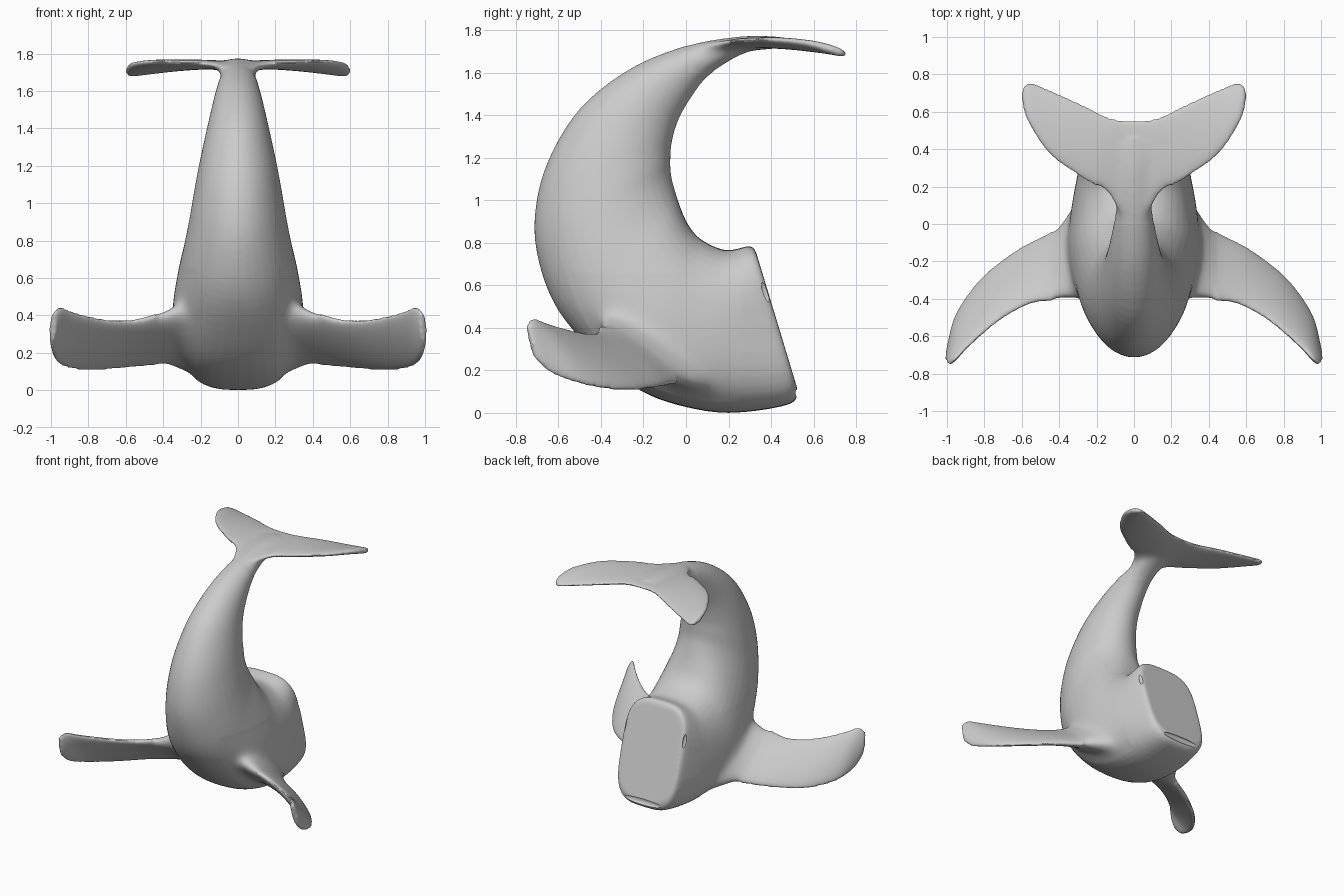
import bpy
import bmesh
import math
from mathutils import Vector

default = bpy.data.objects.get("Cube")
if default:
    bpy.data.objects.remove(default)

grey = bpy.data.materials.new("plain_grey")
grey.use_nodes = True
colour = (0.6, 0.6, 0.6, 1)
grey.diffuse_color = colour
grey.node_tree.nodes["Principled BSDF"].inputs["Base Color"].default_value = colour

SIDES = 40
STEPS = 5


def spline(a, b, c, d, t):
    """Catmull-Rom blend between b and c."""
    return 0.5 * (2 * b + (c - a) * t + (2 * a - 5 * b + 4 * c - d) * t * t
                  + (3 * b - a - 3 * c + d) * t ** 3)


def refine(rows):
    """Smoothly add sections between the given ones."""
    out = []
    last = len(rows) - 1
    for i in range(last):
        near = [rows[max(i - 1, 0)], rows[i], rows[i + 1], rows[min(i + 2, last)]]
        for s in range(STEPS):
            out.append([spline(*column, s / STEPS) for column in zip(*near)])
    return out + [list(rows[-1])]


def loft(bm, rows, mirror=1):
    """Skin sections: edge point, opposite edge point, half thickness, squareness, egg shape."""
    rows = refine(rows)
    ends = [(Vector(r[:3]), Vector(r[3:6])) for r in rows]
    mids = [(a + b) / 2 for a, b in ends]
    rings = []
    for i, row in enumerate(rows):
        thick, square, egg = row[6:]
        span = mids[min(i + 1, len(mids) - 1)] - mids[max(i - 1, 0)]
        chord = (ends[i][1] - ends[i][0]) / 2
        side = chord.cross(span).normalized() * thick
        ring = []
        for k in range(SIDES):
            angle = math.tau * k / SIDES
            c, s = [math.copysign(abs(f(angle)) ** (2 / square), f(angle))
                    for f in (math.cos, math.sin)]
            p = mids[i] + chord * c + side * s * (1 - egg * c)
            ring.append(bm.verts.new((p.x * mirror, p.y, p.z)))
        rings.append(ring)
    faces = [bm.faces.new(rings[0]), bm.faces.new(rings[-1])]
    for a, b in zip(rings, rings[1:]):
        for k in range(SIDES):
            n = (k + 1) % SIDES
            faces.append(bm.faces.new((a[k], a[n], b[n], b[k])))
    bmesh.ops.recalc_face_normals(bm, faces=faces)


# Curved trunk: outer y z, inner y z, half width, squareness, egg, from head to tail
trunk = [
    (0.525, 0.11, 0.33, 0.755, 0.24, 3.8, 0),
    (0.485, 0.04, 0.3, 0.785, 0.265, 3.4, 0),
    (0.2, 0, 0.19, 0.765, 0.315, 2.7, 0.06),
    (-0.05, 0.04, 0.08, 0.81, 0.34, 2.5, 0.14),
    (-0.24, 0.12, 0.02, 0.87, 0.345, 2.4, 0.16),
    (-0.42, 0.27, -0.02, 0.95, 0.325, 2.3, 0.16),
    (-0.6, 0.48, -0.05, 1.04, 0.29, 2.1, 0.12),
    (-0.69, 0.7, -0.07, 1.12, 0.26, 2, 0.06),
    (-0.712, 0.92, -0.073, 1.19, 0.235, 2, 0),
    (-0.655, 1.17, -0.067, 1.27, 0.205, 2, 0),
    (-0.5, 1.43, -0.035, 1.38, 0.165, 2, 0),
    (-0.26, 1.62, 0.035, 1.5, 0.128, 2, 0),
    (0.01, 1.73, 0.11, 1.59, 0.1, 2, 0),
    (0.24, 1.77, 0.25, 1.68, 0.09, 2, 0),
    (0.37, 1.774, 0.37, 1.72, 0.08, 2, 0),
    (0.46, 1.768, 0.46, 1.745, 0.04, 2, 0),
]

# Flipper: front edge, back edge, half thickness
flipper = [
    (0.2, -0.36, 0.48, 0.2, 0.18, 0.1, 0.12),
    (0.32, -0.4, 0.44, 0.32, 0.09, 0.12, 0.085),
    (0.42, -0.408, 0.408, 0.42, -0.03, 0.14, 0.052),
    (0.56, -0.428, 0.375, 0.61, -0.13, 0.122, 0.037),
    (0.72, -0.515, 0.38, 0.81, -0.285, 0.106, 0.033),
    (0.88, -0.65, 0.42, 0.943, -0.47, 0.13, 0.03),
    (0.95, -0.72, 0.447, 0.986, -0.63, 0.185, 0.026),
    (0.988, -0.752, 0.41, 0.998, -0.715, 0.26, 0.02),
]

# Tail fluke: leading x y, trailing x y, half thickness
fluke = [
    (-0.02, 0.02, -0.02, 0.553, 0.026),
    (0.08, 0.06, 0.08, 0.56, 0.026),
    (0.15, 0.165, 0.15, 0.578, 0.026),
    (0.29, 0.252, 0.28, 0.642, 0.026),
    (0.45, 0.37, 0.43, 0.71, 0.025),
    (0.56, 0.53, 0.52, 0.747, 0.023),
    (0.593, 0.62, 0.56, 0.756, 0.021),
    (0.602, 0.69, 0.588, 0.742, 0.018),
]


def arch(y):
    """Height of the fluke, drooping more towards the tips."""
    return 1.758 - (0.3 if y < 0.4 else 0.58) * (y - 0.4) ** 2


bm = bmesh.new()
loft(bm, [(0, oy, oz, 0, iy, iz, *shape) for oy, oz, iy, iz, *shape in trunk])
for side in (1, -1):
    loft(bm, [row + (2, 0) for row in flipper], side)
    loft(bm, [(ax, ay, arch(ay), bx, by, arch(by), t, 2, 0)
              for ax, ay, bx, by, t in fluke], side)
mesh = bpy.data.meshes.new("whale_body")
bm.to_mesh(mesh)
bm.free()
body = bpy.data.objects.new("whale_body", mesh)
bpy.context.collection.objects.link(body)


def bake():
    """Apply the modifiers of the body."""
    bpy.context.view_layer.update()
    evaluated = body.evaluated_get(bpy.context.evaluated_depsgraph_get())
    result = bpy.data.meshes.new_from_object(evaluated)
    body.modifiers.clear()
    body.data = result


# Blend the parts into one smooth skin
remesh = body.modifiers.new("skin", "REMESH")
remesh.mode = "VOXEL"
remesh.voxel_size = 0.01
soften = body.modifiers.new("soften", "SMOOTH")
soften.factor = 0.5
soften.iterations = 12
bake()


# Fillet the flipper roots and the fluke root
def flipper_root(p):
    return 0.22 < abs(p.x) < 0.44 and -0.6 < p.y < 0.25 and p.z < 0.65


def fluke_root(p):
    return abs(p.x) < 0.2 and 0 < p.y < 0.45 and p.z > 1.6


bm = bmesh.new()
bm.from_mesh(body.data)
for region, rounds in ((flipper_root, 70), (fluke_root, 25)):
    roots = [v for v in bm.verts if region(v.co)]
    for _ in range(rounds):
        bmesh.ops.smooth_vert(bm, verts=roots, factor=0.5,
                              use_axis_x=True, use_axis_y=True, use_axis_z=True)
bm.to_mesh(body.data)
bm.free()


def carve(name, place, size, tilt):
    """Cut an ellipsoid hollow out of the body."""
    bpy.ops.mesh.primitive_uv_sphere_add(segments=24, ring_count=12, location=place)
    ball = bpy.context.object
    ball.name = name
    ball.scale = size
    ball.rotation_euler.x = tilt
    ball.hide_render = True
    cut = body.modifiers.new(name, "BOOLEAN")
    cut.operation = "DIFFERENCE"
    cut.object = ball
    bake()
    bpy.data.objects.remove(ball)


# Eye hollows and mouth groove around the flat face
face_tilt = math.atan2(0.2, 0.7)
for side in (1, -1):
    carve("eye_cutter", (side * 0.25, 0.375, 0.57), (0.012, 0.016, 0.05), face_tilt)
carve("mouth_cutter", (0, 0.522, 0.095), (0.17, 0.016, 0.024), face_tilt)

body.data.materials.clear()
body.data.materials.append(grey)
bpy.ops.object.select_all(action="DESELECT")
body.select_set(True)
bpy.context.view_layer.objects.active = body
bpy.ops.object.shade_smooth_by_angle(angle=math.radians(40))
